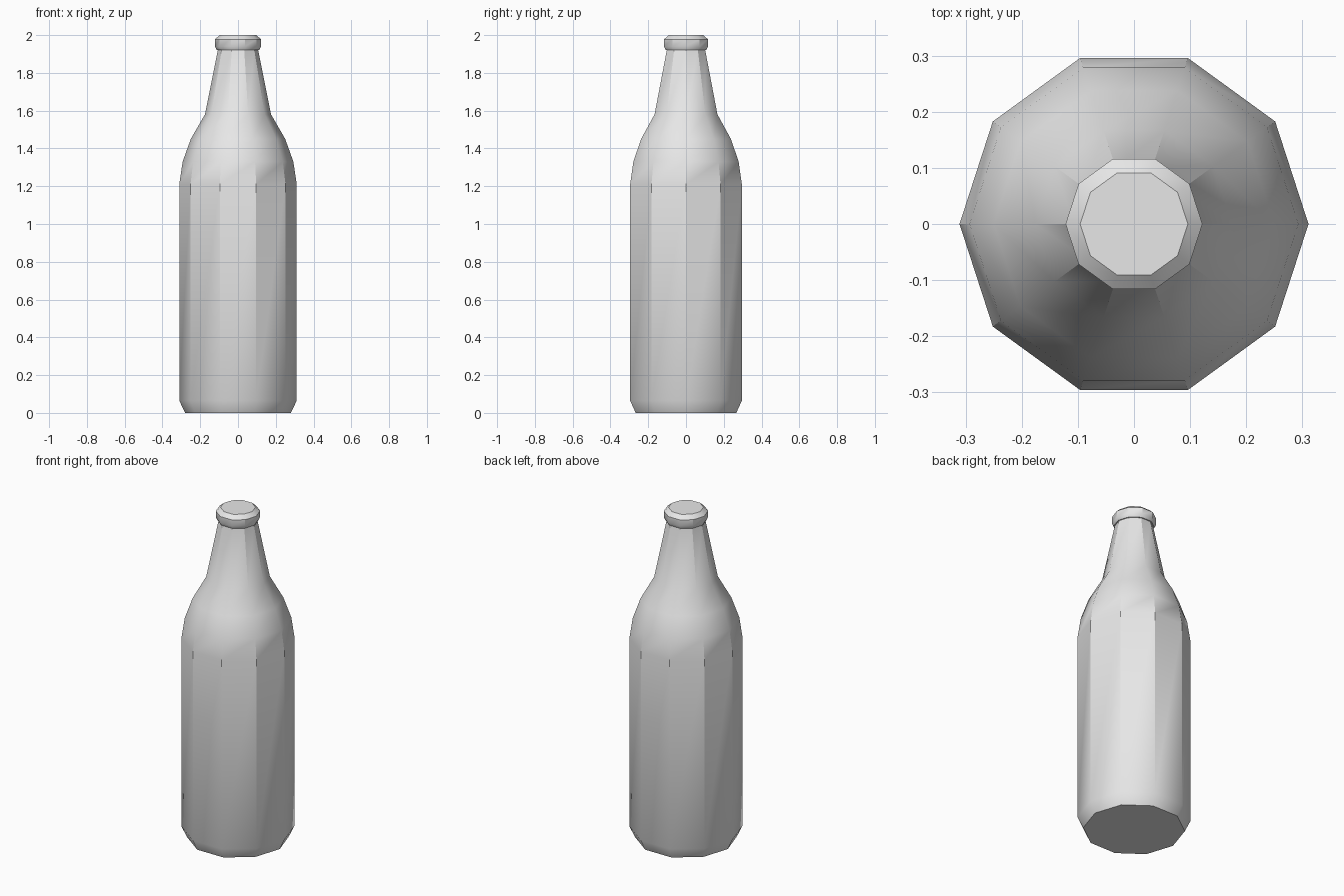
import bpy, bmesh, math

if "Cube" in bpy.data.objects:
    bpy.data.objects.remove(bpy.data.objects["Cube"])

SIDES = 10

grey = bpy.data.materials.new("plain grey")
grey.diffuse_color = (0.8, 0.8, 0.8, 1)
grey.use_nodes = True
grey.node_tree.nodes["Principled BSDF"].inputs["Base Color"].default_value = grey.diffuse_color


def lathe(name, profile):
    """Closed ten-sided solid turned from (radius, height) points."""
    bm = bmesh.new()
    rings = []
    for r, z in profile:
        rings.append([bm.verts.new((r * math.cos(2 * math.pi * i / SIDES),
                                    r * math.sin(2 * math.pi * i / SIDES), z))
                      for i in range(SIDES)])
    for low, high in zip(rings, rings[1:]):
        for i in range(SIDES):
            j = (i + 1) % SIDES
            bm.faces.new((low[i], low[j], high[j], high[i]))
    bm.faces.new(rings[0][::-1])
    bm.faces.new(rings[-1])
    mesh = bpy.data.meshes.new(name)
    bm.to_mesh(mesh)
    bm.free()
    mesh.materials.append(grey)
    obj = bpy.data.objects.new(name, mesh)
    bpy.context.collection.objects.link(obj)
    bpy.ops.object.select_all(action='DESELECT')
    obj.select_set(True)
    bpy.context.view_layer.objects.active = obj
    bpy.ops.object.shade_smooth_by_angle(angle=math.radians(35))
    return obj


# Bottle: chamfered foot, straight body, rounded shoulder, tapered neck
lathe("bottle", [(0.28, 0), (0.311, 0.065), (0.311, 1.21), (0.293, 1.33),
                 (0.25, 1.45), (0.175, 1.58), (0.106, 1.925)])

# Cap: flared lower rim, short band, bevelled top
lathe("cap", [(0.113, 1.922), (0.122, 1.94), (0.122, 1.978), (0.096, 2.0)])
